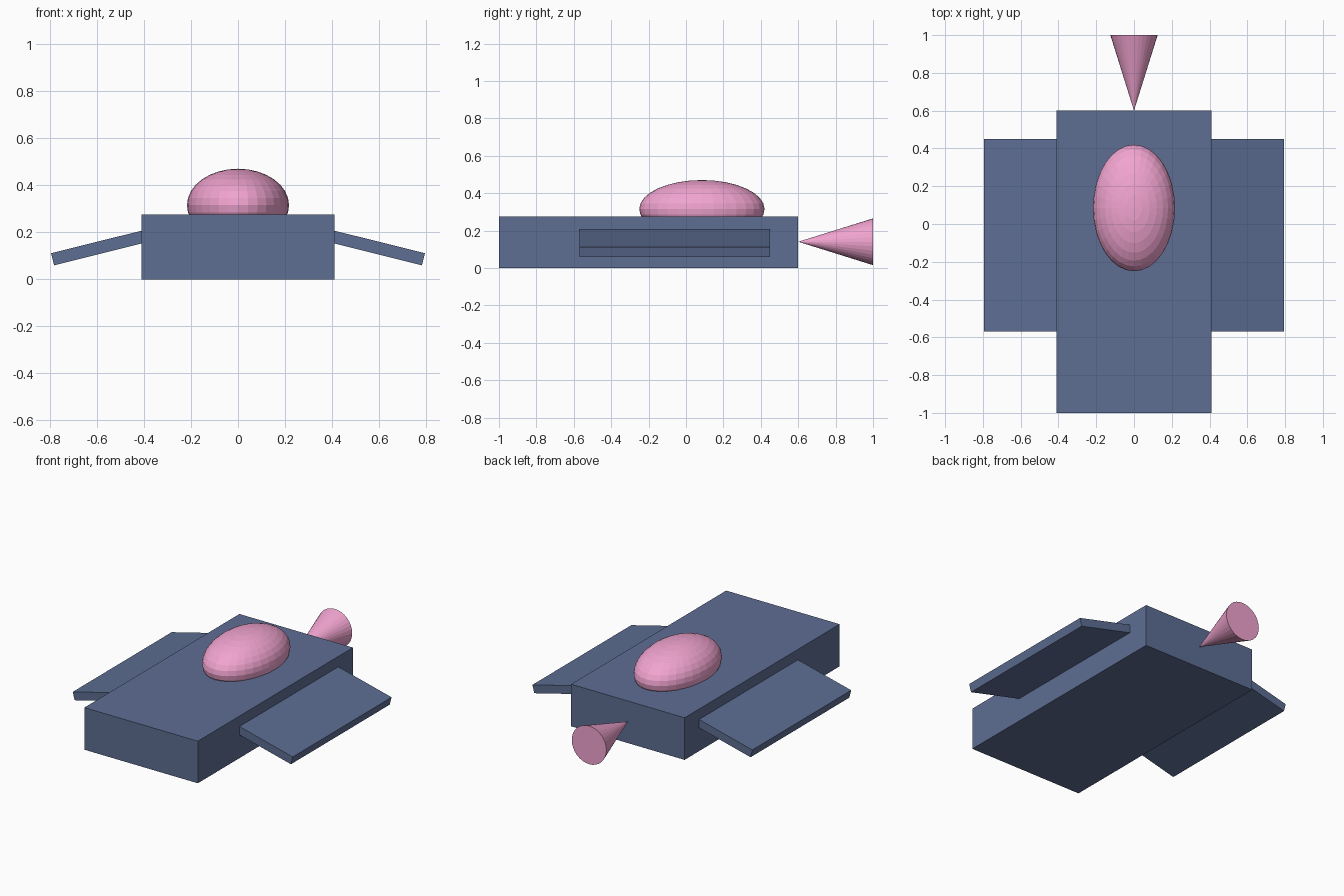
import bpy
from math import radians, cos, sin, pi
from mathutils import Matrix

if "Cube" in bpy.data.objects:
    bpy.data.objects.remove(bpy.data.objects["Cube"])


def material(name, color):
    m = bpy.data.materials.new(name)
    m.diffuse_color = color
    m.use_nodes = True
    m.node_tree.nodes["Principled BSDF"].inputs["Base Color"].default_value = m.diffuse_color
    return m


blue = material("blue_paint", (0.11, 0.155, 0.29, 1))
pink = material("pink_paint", (0.88, 0.37, 0.63, 1))


def finish(name, mat):
    ob = bpy.context.object
    ob.name = name
    ob.data.materials.append(mat)
    return ob


def box(name, center, size, mat, tilt=0.0):
    bpy.ops.mesh.primitive_cube_add(size=1)
    ob = finish(name, mat)
    ob.data.transform(Matrix.Translation(center) @ Matrix.Rotation(tilt, 4, 'Y')
                      @ Matrix.Diagonal((*size, 1)))
    return ob


# Hull
box("hull", (0, -0.2, 0.1375), (0.82, 1.6, 0.275), blue)

# Drooping side wings, inner ends sunk into the hull
tilt = radians(14)
length, thick = 0.42, 0.053
end_x, end_z = 0.788, 0.085
for side, name in ((1, "right_wing"), (-1, "left_wing")):
    cx = end_x - cos(tilt) * length / 2
    cz = end_z + sin(tilt) * length / 2
    box(name, (side * cx, -0.06, cz), (length, 1.02, thick), blue, side * tilt)

# Canopy dome on the deck
bpy.ops.mesh.primitive_uv_sphere_add(segments=32, ring_count=16, radius=1)
finish("canopy", pink).data.transform(
    Matrix.Translation((0, 0.085, 0.315)) @ Matrix.Diagonal((0.217, 0.335, 0.155, 1)))

# Exhaust cone: tip touches the rear face, base points backwards
bpy.ops.mesh.primitive_cone_add(vertices=32, radius1=0.125, radius2=0, depth=0.4)
finish("exhaust_cone", pink).data.transform(
    Matrix.Translation((0, 0.8, 0.14)) @ Matrix.Rotation(pi / 2, 4, 'X'))
